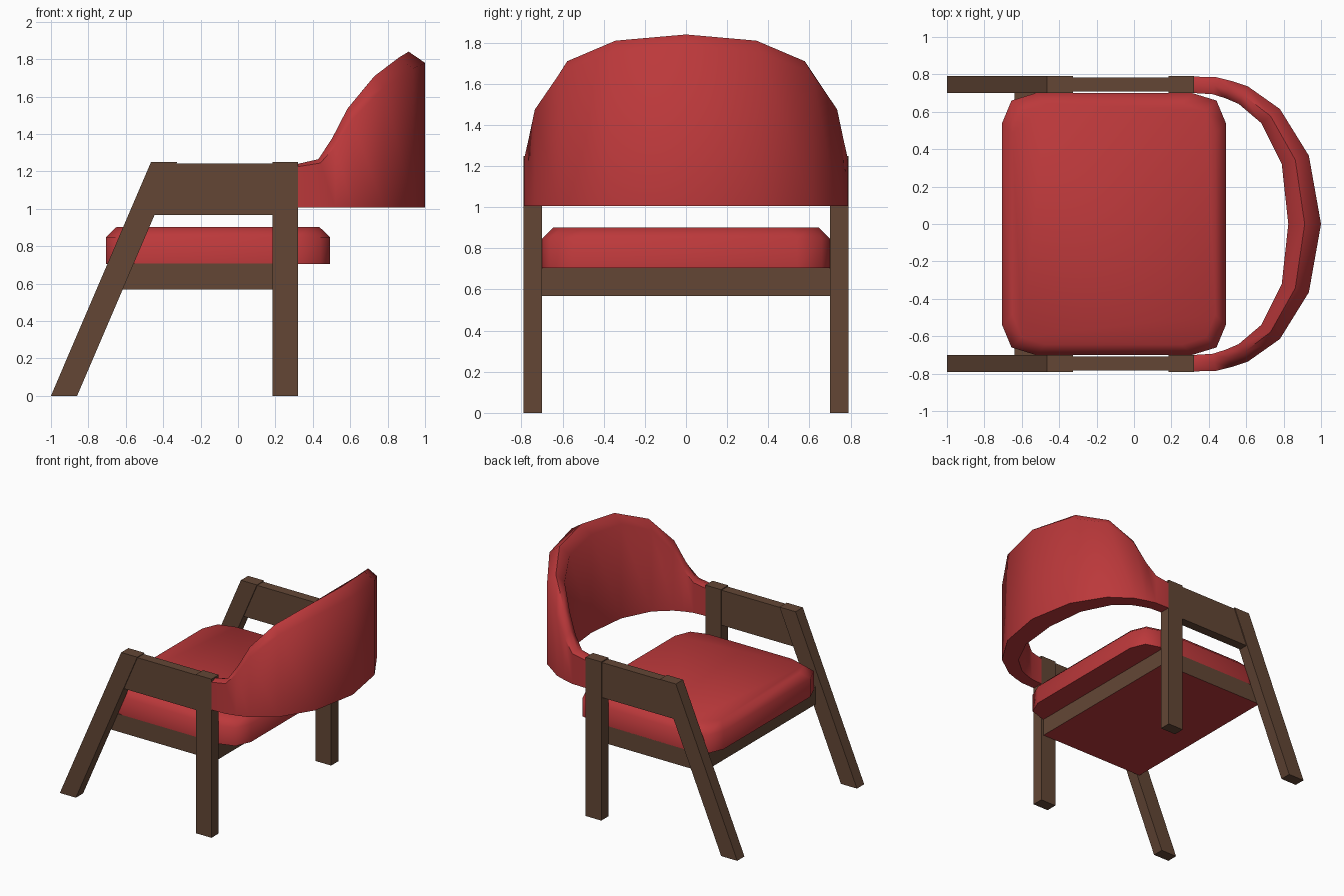
import bpy, bmesh, math

if "Cube" in bpy.data.objects:
    bpy.data.objects.remove(bpy.data.objects["Cube"])


def material(name, rgb):
    m = bpy.data.materials.new(name)
    m.diffuse_color = (*rgb, 1)
    m.use_nodes = True
    m.node_tree.nodes["Principled BSDF"].inputs["Base Color"].default_value = m.diffuse_color
    return m


RED = material("red_upholstery", (0.50, 0.040, 0.043))
WOOD = material("dark_wood", (0.125, 0.062, 0.036))


def loft(name, rings, mats, smooth=None):
    """Skin a list of closed rings, capping both ends."""
    bm = bmesh.new()
    vs = [[bm.verts.new(p) for p in r] for r in rings]
    n = len(rings[0])
    for a, b in zip(vs, vs[1:]):
        for i in range(n):
            j = (i + 1) % n
            bm.faces.new((a[i], a[j], b[j], b[i]))
    bm.faces.new(vs[0][::-1])
    bm.faces.new(vs[-1])
    bmesh.ops.recalc_face_normals(bm, faces=bm.faces)
    me = bpy.data.meshes.new(name)
    bm.to_mesh(me)
    bm.free()
    ob = bpy.data.objects.new(name, me)
    bpy.context.collection.objects.link(ob)
    for m in mats:
        me.materials.append(m)
    if smooth:
        bpy.ops.object.select_all(action='DESELECT')
        ob.select_set(True)
        bpy.context.view_layer.objects.active = ob
        bpy.ops.object.shade_smooth_by_angle(angle=math.radians(smooth))
    return ob


def plank(name, profile, y0, y1, mats=(WOOD,)):
    """Extrude an x-z profile along y."""
    return loft(name, [[(x, y, z) for x, z in profile] for y in (y0, y1)], mats)


# Legs and arms, one set per side
for side, s in (("left", -1), ("right", 1)):
    plank("front_leg_" + side, [(-1, 0), (-0.86, 0), (-0.325, 1.25), (-0.465, 1.25)],
          s * 0.70, s * 0.79)
    plank("back_leg_" + side, [(0.185, 0), (0.322, 0), (0.322, 1.25), (0.185, 1.25)],
          s * 0.70, s * 0.79)
    plank("armrest_" + side, [(-0.45, 0.967), (0.19, 0.967), (0.19, 1.243), (-0.332, 1.243)],
          s * 0.708, s * 0.783)

# Seat frame with an upholstered underside
frame = plank("seat_frame", [(-0.64, 0.568), (0.30, 0.568), (0.30, 0.708), (-0.64, 0.708)],
              -0.70, 0.70, (WOOD, RED))
for f in frame.data.polygons:
    if f.normal.z < -0.9:
        f.material_index = 1

# Seat cushion: rounded rectangle with a bevelled top edge
CX, HX, HY = -0.107, 0.598, 0.70


def cushion_ring(z, inset):
    hx, hy = HX - inset, HY - inset
    q = [(hx, hy - 0.16), (hx - 0.05, hy - 0.04), (hx - 0.18, hy)]
    pts = q + [(-x, y) for x, y in q[::-1]]
    pts += [(-x, -y) for x, y in pts]
    return [(CX + x, y, z) for x, y in pts]


loft("seat_cushion", [cushion_ring(0.705, 0), cushion_ring(0.848, 0),
                      cushion_ring(0.902, 0.055)], (RED,), 60)

# Curved backrest: outer x, outer y, inner x, inner y, crest height
half = [(0.32, 0.788, 0.32, 0.700, 1.24),
        (0.44, 0.785, 0.42, 0.694, 1.265),
        (0.52, 0.765, 0.49, 0.672, 1.38),
        (0.61, 0.735, 0.56, 0.642, 1.535),
        (0.78, 0.615, 0.68, 0.540, 1.71),
        (0.935, 0.365, 0.79, 0.320, 1.81),
        (1.0, 0.0, 0.825, 0.0, 1.84)]


def back_ring(ox, oy, ix, iy, z):
    drop = 0.015 + 0.045 * min(1, (z - 1.24) / 0.2)
    return [(ox, oy, 1.007), (ox, oy, z - drop), ((ox + ix) / 2, (oy + iy) / 2, z),
            (ix, iy, z - drop), (ix, iy, 1.007)]


stations = half + [(a, -b, c, -d, z) for a, b, c, d, z in half[-2::-1]]
loft("backrest", [back_ring(*s) for s in stations], (RED,), 65)
